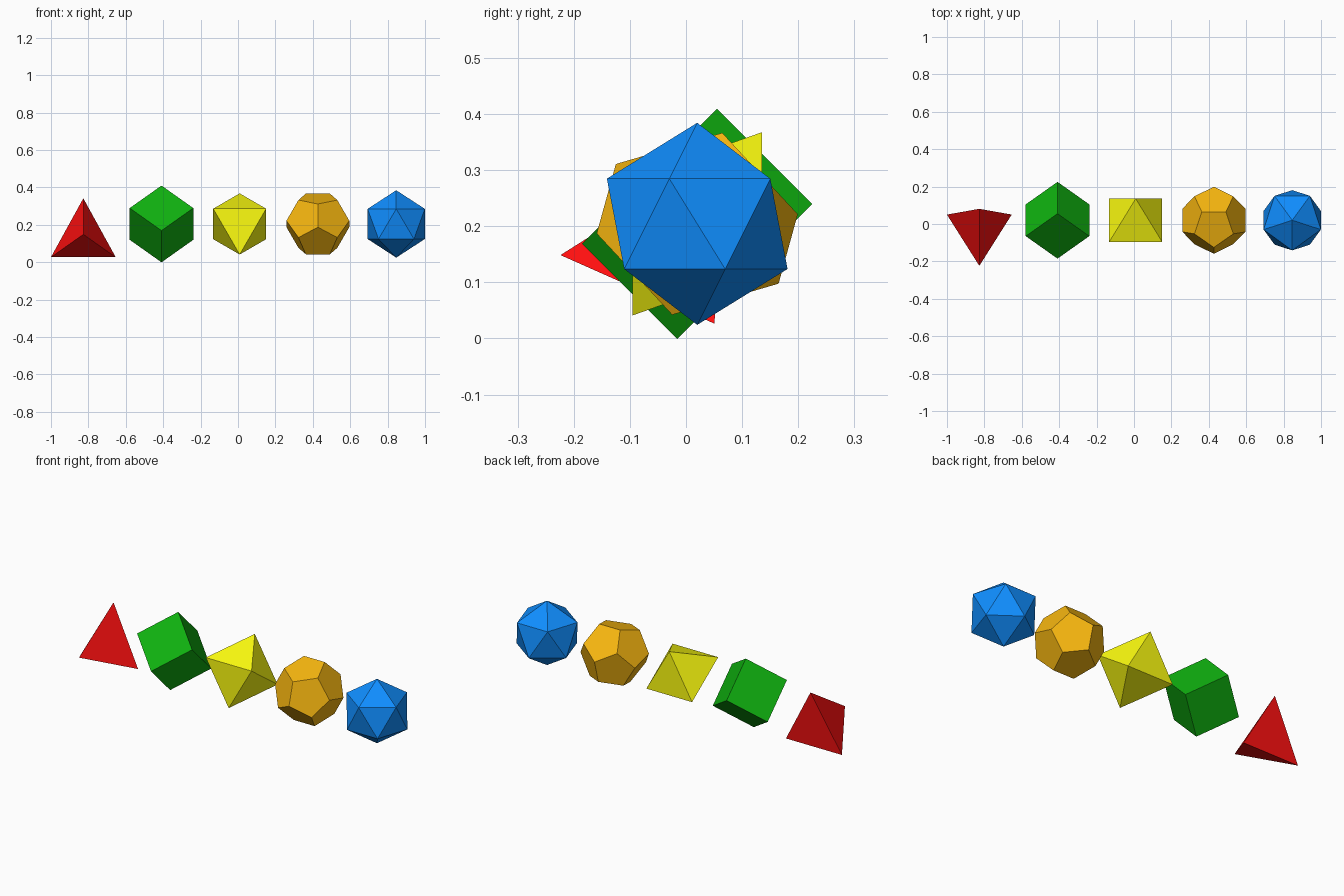
import bpy, bmesh
from math import sqrt, sin, cos, radians, tau
from mathutils import Matrix
from itertools import product

if "Cube" in bpy.data.objects:
    bpy.data.objects.remove(bpy.data.objects["Cube"])

CY, CZ = 0.02, 0.2043      # shared centre line of the row
PHI = (1 + sqrt(5)) / 2


def ring(n, r, z, start):
    """Regular polygon of n points at height z."""
    a0 = radians(start)
    return [(r * cos(a0 + tau * i / n), r * sin(a0 + tau * i / n), z) for i in range(n)]


def solid(name, points, x, tilt, color):
    """Convex hull of the points, tilted about x and placed in the row."""
    bm = bmesh.new()
    for p in points:
        bm.verts.new(p)
    bmesh.ops.convex_hull(bm, input=bm.verts[:])
    bmesh.ops.dissolve_limit(bm, angle_limit=radians(2), verts=bm.verts[:], edges=bm.edges[:])
    bmesh.ops.recalc_face_normals(bm, faces=bm.faces[:])
    bm.transform(Matrix.Rotation(radians(tilt), 4, 'X'))
    mesh = bpy.data.meshes.new(name)
    bm.to_mesh(mesh)
    bm.free()
    mat = bpy.data.materials.new(name + "_color")
    mat.diffuse_color = (*color, 1)
    mat.use_nodes = True
    mat.node_tree.nodes["Principled BSDF"].inputs["Base Color"].default_value = mat.diffuse_color
    mesh.materials.append(mat)
    obj = bpy.data.objects.new(name, mesh)
    obj.location = (x, CY, CZ)
    bpy.context.collection.objects.link(obj)


# four faces: three-sided pyramid leaning back
solid("tetrahedron", ring(3, 0.2, -0.15, -90) + [(0, 0, 0.15)],
      -0.827, -24, (1, 0.005, 0.005))

# six faces: cube turned 45 degrees, then tilted 45 degrees
solid("cube", ring(4, 0.17, -0.12, 0) + ring(4, 0.17, 0.12, 0),
      -0.409, 45, (0.005, 0.45, 0.005))

# eight faces: double pyramid with its square edges along x
solid("octahedron", ring(4, 0.2, 0, 45) + [(0, 0, 0.2), (0, 0, -0.2)],
      0.009, -35.26, (1, 1, 0.005))

# twelve faces: cube corners plus three golden rectangles
s = 0.18 / sqrt(3)
dodeca = [(s * a, s * b, s * c) for a, b, c in product((-1, 1), repeat=3)]
for a, b in product((-s / PHI, s / PHI), (-s * PHI, s * PHI)):
    dodeca += [(0, a, b), (a, b, 0), (b, 0, a)]
solid("dodecahedron", dodeca, 0.427, 74.6, (0.95, 0.48, 0.005))

# twenty faces: two staggered pentagons between upright poles
r, h = 0.36 / sqrt(5), 0.18 / sqrt(5)
icosa = ring(5, r, h, -90) + ring(5, r, -h, 90) + [(0, 0, 0.18), (0, 0, -0.18)]
solid("icosahedron", icosa, 0.846, 0, (0.005, 0.27, 1))
